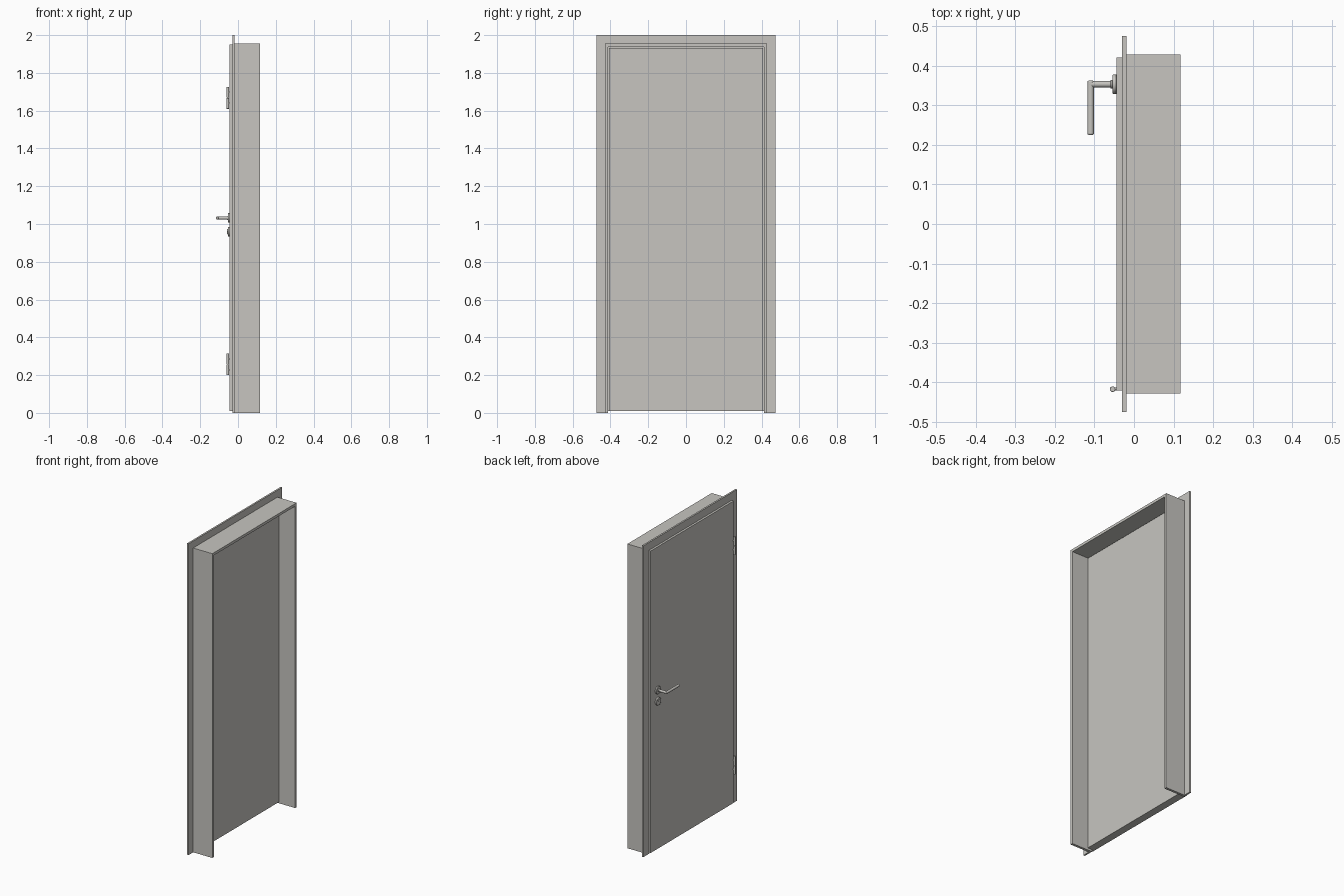
import bpy, bmesh, math
from mathutils import Matrix, Vector

cube = bpy.data.objects.get("Cube")
if cube:
    bpy.data.objects.remove(cube, do_unlink=True)


def make_material(name, colour):
    mat = bpy.data.materials.new(name)
    mat.use_nodes = True
    mat.diffuse_color = colour
    mat.node_tree.nodes["Principled BSDF"].inputs["Base Color"].default_value = colour
    return mat


GREY = make_material("warm grey", (0.57, 0.56, 0.53, 1))


def finish(bm, name, bevel=0, smooth=False):
    bmesh.ops.recalc_face_normals(bm, faces=bm.faces)
    mesh = bpy.data.meshes.new(name)
    bm.to_mesh(mesh)
    bm.free()
    mesh.materials.append(GREY)
    obj = bpy.data.objects.new(name, mesh)
    bpy.context.collection.objects.link(obj)
    if bevel:
        mod = obj.modifiers.new("Bevel", "BEVEL")
        mod.width, mod.segments = bevel, 2
    if smooth:
        bpy.ops.object.select_all(action="DESELECT")
        obj.select_set(True)
        bpy.context.view_layer.objects.active = obj
        bpy.ops.object.shade_smooth_by_angle(angle=math.radians(35))
    return obj


def extrude_x(name, outline, x0, x1, bevel=0):
    """Extrude a (y, z) outline from x0 to x1."""
    bm = bmesh.new()
    face = bm.faces.new([bm.verts.new((x0, y, z)) for y, z in outline])
    out = bmesh.ops.extrude_face_region(bm, geom=[face])
    verts = [g for g in out["geom"] if isinstance(g, bmesh.types.BMVert)]
    bmesh.ops.translate(bm, verts=verts, vec=(x1 - x0, 0, 0))
    return finish(bm, name, bevel)


def portal(name, half, top, inner_half, inner_top, x0, x1):
    """Three-sided surround, open at the floor."""
    right = [(half, top), (half, 0), (inner_half, 0), (inner_half, inner_top)]
    left = [(-y, z) for y, z in reversed(right)]
    extrude_x(name, right + left, x0, x1)


def panel(name, half, z0, z1, x0, x1):
    extrude_x(name, [(-half, z0), (half, z0), (half, z1), (-half, z1)], x0, x1)


def rod(name, start, end, radius, bevel=0, sides=24):
    start, end = Vector(start), Vector(end)
    axis = end - start
    bm = bmesh.new()
    turn = axis.to_track_quat("Z", "Y").to_matrix().to_4x4()
    bmesh.ops.create_cone(bm, cap_ends=True, segments=sides, radius1=radius,
                          radius2=radius, depth=axis.length,
                          matrix=Matrix.Translation((start + end) / 2) @ turn)
    return finish(bm, name, bevel, True)


# Frame: flat architrave and deep wall lining
portal("architrave", 0.475, 2.0, 0.412, 1.938, -0.03, -0.019)
portal("frame_lining", 0.428, 1.955, 0.412, 1.938, -0.019, 0.117)

# Rebated leaf: wide lip over the frame, narrower core in the opening
panel("door_leaf_lip", 0.421, 0.01, 1.95, -0.044, -0.03)
panel("door_leaf_core", 0.407, 0.01, 1.933, -0.03, 0.005)

# Lever handle
HY, HZ, FACE = 0.353, 1.032, -0.044
rod("handle_rose", (FACE, HY, HZ), (FACE - 0.01, HY, HZ), 0.025, 0.002, 32)
rod("handle_collar", (FACE, HY, HZ), (-0.059, HY, HZ), 0.011, 0.001)
rod("handle_neck", (FACE, HY, HZ), (-0.112, HY, HZ), 0.008)
rod("handle_lever", (-0.1095, 0.362, HZ), (-0.1095, 0.225, HZ), 0.008, 0.003)

# Key escutcheon with a raised lock cylinder
KZ = 0.96
rod("key_escutcheon", (FACE, HY, KZ), (FACE - 0.01, HY, KZ), 0.025, 0.002, 32)
rod("lock_barrel", (FACE, HY, KZ + 0.006), (-0.057, HY, KZ + 0.006), 0.008)
extrude_x("lock_body", [(HY - 0.005, KZ - 0.015), (HY + 0.005, KZ - 0.015),
                        (HY + 0.005, KZ), (HY - 0.005, KZ)], -0.057, FACE, 0.001)

# Two hinges, each a pin barrel of two knuckles with small tabs
HINGE_X, HINGE_Y = -0.054, -0.417
for label, base in (("lower", 0.2), ("upper", 1.61)):
    for part, z0, z1 in (("bottom", 0, 0.056), ("top", 0.059, 0.115)):
        rod(f"{label}_hinge_{part}_knuckle", (HINGE_X, HINGE_Y, base + z0),
            (HINGE_X, HINGE_Y, base + z1), 0.007, 0.001, 20)
        mid = base + (z0 + z1) / 2
        rod(f"{label}_hinge_{part}_tab", (HINGE_X, HINGE_Y, mid),
            (-0.035, HINGE_Y, mid), 0.004, 0, 12)
    rod(f"{label}_hinge_pin", (HINGE_X, HINGE_Y, base + 0.01),
        (HINGE_X, HINGE_Y, base + 0.105), 0.005, 0, 16)
